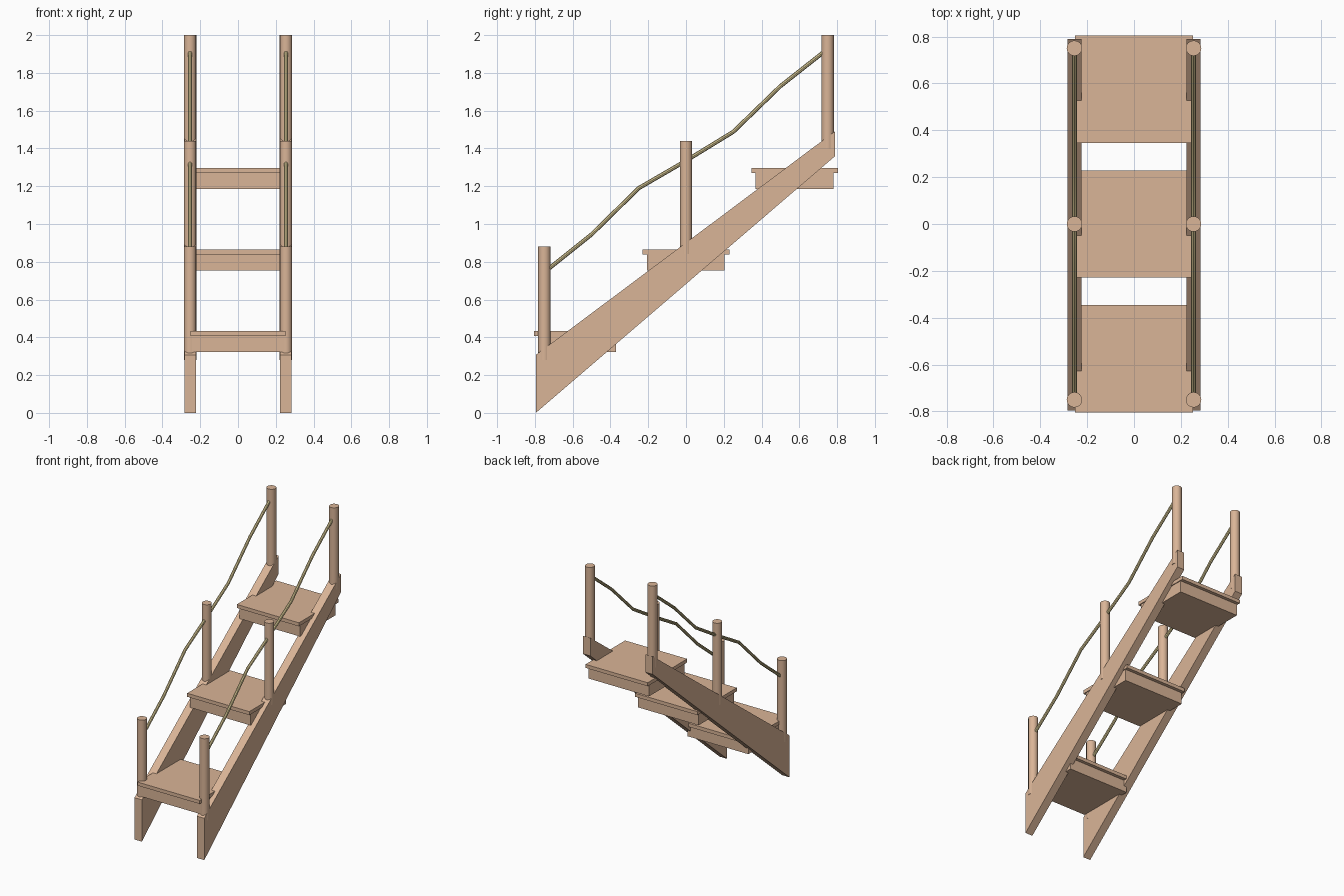
import bpy, bmesh, math
from mathutils import Vector

if "Cube" in bpy.data.objects:
    bpy.data.objects.remove(bpy.data.objects["Cube"])


def material(name, rgb):
    m = bpy.data.materials.new(name)
    m.diffuse_color = (*rgb, 1)
    m.use_nodes = True
    m.node_tree.nodes["Principled BSDF"].inputs["Base Color"].default_value = m.diffuse_color
    return m


WOOD = material("light wood", (0.70, 0.46, 0.31))
ROPE = material("khaki rope", (0.66, 0.56, 0.29))


def finish(name, bm, mat, smooth=False):
    bmesh.ops.recalc_face_normals(bm, faces=bm.faces[:])
    me = bpy.data.meshes.new(name)
    bm.to_mesh(me)
    bm.free()
    me.materials.append(mat)
    ob = bpy.data.objects.new(name, me)
    bpy.context.collection.objects.link(ob)
    if smooth:
        bpy.ops.object.select_all(action='DESELECT')
        bpy.context.view_layer.objects.active = ob
        ob.select_set(True)
        bpy.ops.object.shade_smooth_by_angle(angle=math.radians(40))
    return ob


def prism(name, profile, x0, x1, mat):
    """Extrude a (y, z) profile along x."""
    bm = bmesh.new()
    f = bm.faces.new([bm.verts.new((x0, y, z)) for y, z in profile])
    ext = bmesh.ops.extrude_face_region(bm, geom=[f])["geom"]
    bmesh.ops.translate(bm, vec=(x1 - x0, 0, 0),
                        verts=[v for v in ext if isinstance(v, bmesh.types.BMVert)])
    return finish(name, bm, mat)


def box(name, hx, y0, y1, z0, z1):
    return prism(name, [(y0, z0), (y1, z0), (y1, z1), (y0, z1)], -hx, hx, WOOD)


def tube(name, points, radius, sides, mat):
    """Sweep a round section along points lying in a plane of constant x."""
    bm = bmesh.new()
    pts = [Vector(p) for p in points]
    rings = []
    for i, p in enumerate(pts):
        d = (pts[min(i + 1, len(pts) - 1)] - pts[max(i - 1, 0)]).normalized()
        side = Vector((1, 0, 0))
        up = d.cross(side)
        rings.append([bm.verts.new(p + radius * (side * math.cos(a) + up * math.sin(a)))
                      for a in (2 * math.pi * k / sides for k in range(sides))])
    for a, b in zip(rings, rings[1:]):
        for k in range(sides):
            n = (k + 1) % sides
            bm.faces.new((a[k], a[n], b[n], b[k]))
    bm.faces.new(rings[0])
    bm.faces.new(rings[-1])
    return finish(name, bm, mat, True)


# Treads: overhanging plank on a thicker block
for i in range(3):
    y, z = (i - 1) * 0.575, i * 0.4315
    box(f"tread_plank_{i + 1}", 0.252, y - 0.229, y + 0.229, z + 0.407, z + 0.433)
    box(f"tread_block_{i + 1}", 0.246, y - 0.207, y + 0.205, z + 0.322, z + 0.408)

for s, label in ((-1, "left"), (1, "right")):
    # Tapered side stringer
    prism(f"stringer_{label}",
          [(-0.795, 0), (0.79, 1.36), (0.79, 1.492), (-0.795, 0.307)],
          s * 0.223, s * 0.283, WOOD)
    # Round posts
    for i in range(3):
        y, z = (i - 1) * 0.75, i * 0.56
        tube(f"post_{label}_{i + 1}",
             [(s * 0.254, y, z + 0.28), (s * 0.254, y, z + 0.88)], 0.033, 16, WOOD)
    # Sagging hand rail
    path = [(-0.75, 0.745), (-0.5, 0.945), (-0.25, 1.19), (0, 1.335),
            (0.25, 1.488), (0.5, 1.73), (0.75, 1.927)]
    tube(f"rail_{label}", [(s * 0.254, y, z) for y, z in path], 0.011, 8, ROPE)
